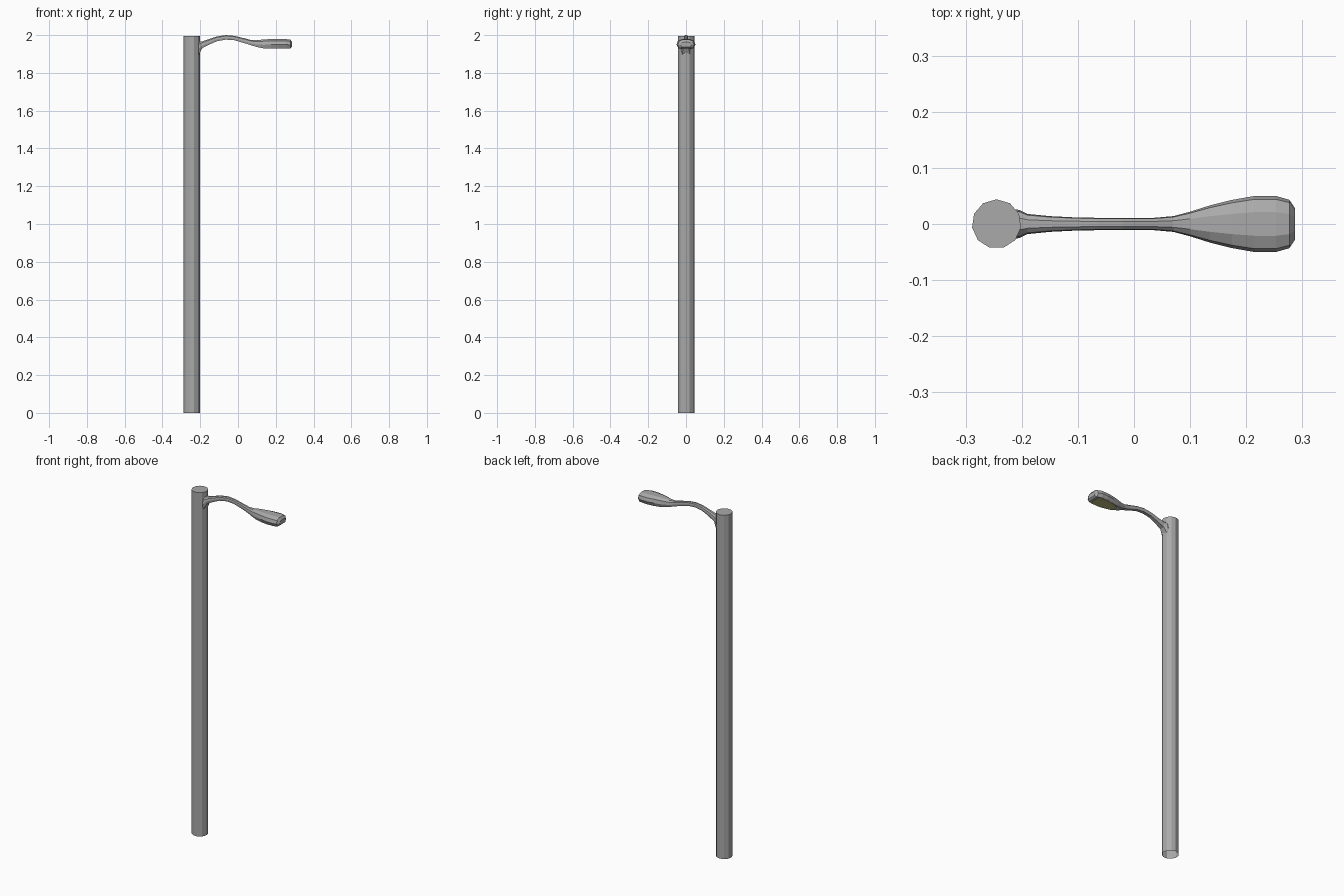
import bpy, bmesh, math

if "Cube" in bpy.data.objects:
    bpy.data.objects.remove(bpy.data.objects["Cube"])

POLE_X, POLE_R, SIDES = -0.245, 0.0440, 11


def material(name, colour):
    mat = bpy.data.materials.new(name)
    mat.diffuse_color = (*colour, 1)
    mat.use_nodes = True
    mat.node_tree.nodes["Principled BSDF"].inputs["Base Color"].default_value = mat.diffuse_color
    return mat


METAL = material("dark_grey_metal", (0.40, 0.40, 0.40))
LENS = material("lens_tint", (0.50, 0.50, 0.20))


def loft(name, rings, mat, cap_start=True):
    """Skin a list of equal-length closed rings with flat faces and cap the ends."""
    bm = bmesh.new()
    loops = [[bm.verts.new(p) for p in ring] for ring in rings]
    for a, b in zip(loops, loops[1:]):
        n = len(a)
        for i in range(n):
            j = (i + 1) % n
            bm.faces.new((a[i], a[j], b[j], b[i]))
    if cap_start:
        bm.faces.new(loops[0])
    bm.faces.new(loops[-1])
    bmesh.ops.recalc_face_normals(bm, faces=bm.faces[:])
    mesh = bpy.data.meshes.new(name)
    bm.to_mesh(mesh)
    bm.free()
    mesh.materials.append(mat)
    obj = bpy.data.objects.new(name, mesh)
    bpy.context.collection.objects.link(obj)
    return obj


def circle(x, r, z, n, start=0.0):
    return [(x + r * math.cos(start + math.tau * i / n),
             r * math.sin(start + math.tau * i / n), z) for i in range(n)]


# Pole, open at the foot
loft("pole", [circle(POLE_X, POLE_R, z, SIDES, math.pi / 2) for z in (0, 1.995)],
     METAL, cap_start=False)

# Cross-section shared by the arm and the lamp head: (width share, height share)
HALF = [(0.80, 0), (1, 0.4), (0.88, 0.8), (0.42, 1)]
SECTION = HALF + [(-w, h) for w, h in reversed(HALF)]

# Stations along x: (x, half width, bottom z, top z)
STATIONS = [
    (-0.218, 0.027, 1.885, 1.964), (-0.204, 0.025, 1.903, 1.966),
    (-0.190, 0.018, 1.930, 1.967), (-0.150, 0.014, 1.951, 1.980),
    (-0.110, 0.012, 1.968, 1.993), (-0.065, 0.011, 1.976, 2.000),
    (-0.020, 0.011, 1.973, 1.996), (0.035, 0.011, 1.957, 1.983),
    (0.070, 0.014, 1.946, 1.974), (0.100, 0.022, 1.937, 1.973),
    (0.135, 0.033, 1.930, 1.977), (0.175, 0.043, 1.930, 1.979),
    (0.215, 0.050, 1.930, 1.979), (0.253, 0.050, 1.930, 1.979),
    (0.277, 0.043, 1.930, 1.976), (0.287, 0.028, 1.938, 1.963),
]
loft("arm_and_lamp_head",
     [[(x, w * u, b + (t - b) * v) for u, v in SECTION] for x, w, b, t in STATIONS],
     METAL)

# Tinted lens set in the underside of the head
EDGE = [(0.135, 0.018), (0.150, 0.026), (0.180, 0.034), (0.215, 0.038),
        (0.245, 0.036), (0.264, 0.025)]
outline = EDGE + [(x, -y) for x, y in reversed(EDGE)]
loft("lens", [[(x, y, z) for x, y in outline] for z in (1.934, 1.928)], LENS)
